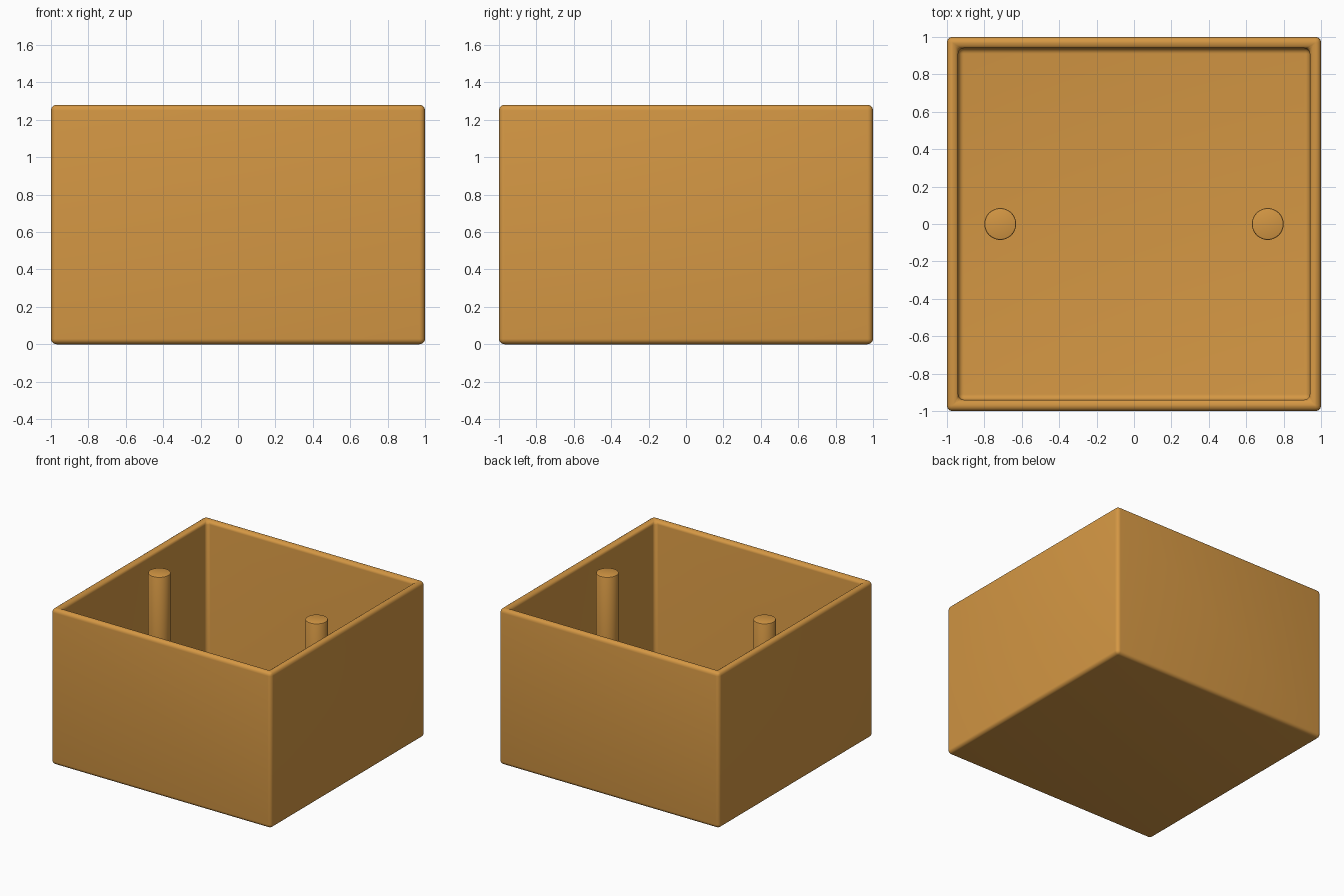
import bpy
import bmesh
import math

WIDTH, HEIGHT, WALL = 2.0, 1.28, 0.085
POST_X, POST_RADIUS, POST_TOP = 0.715, 0.085, 1.27

cube = bpy.data.objects.get("Cube")
if cube:
    bpy.data.objects.remove(cube, do_unlink=True)

ochre = bpy.data.materials.new("warm ochre")
ochre.use_nodes = True
colour = (0.66, 0.31, 0.057, 1)
ochre.diffuse_color = colour
ochre.node_tree.nodes["Principled BSDF"].inputs["Base Color"].default_value = colour


def finish(obj, bevel_width, segments):
    """Colour, round the edges and smooth the shading."""
    obj.data.materials.append(ochre)
    bevel = obj.modifiers.new("rounded_edges", "BEVEL")
    bevel.width = bevel_width
    bevel.segments = segments
    bevel.limit_method = "ANGLE"
    bevel.angle_limit = math.radians(40)
    bpy.ops.object.select_all(action="DESELECT")
    obj.select_set(True)
    bpy.context.view_layer.objects.active = obj
    bpy.ops.object.modifier_apply(modifier=bevel.name)
    bpy.ops.object.shade_smooth_by_angle(angle=math.radians(35))


# Open box: inset the top face and push it down to the floor
bm = bmesh.new()
bmesh.ops.create_cube(bm, size=1)
for v in bm.verts:
    v.co.x *= WIDTH
    v.co.y *= WIDTH
    v.co.z = (v.co.z + 0.5) * HEIGHT
top = max(bm.faces, key=lambda f: f.calc_center_median().z)
bmesh.ops.inset_individual(bm, faces=[top], thickness=WALL)
floor = bmesh.ops.extrude_discrete_faces(bm, faces=[top])["faces"][0]
for v in floor.verts:
    v.co.z = WALL
bmesh.ops.recalc_face_normals(bm, faces=bm.faces)
mesh = bpy.data.meshes.new("open_box")
bm.to_mesh(mesh)
bm.free()
box = bpy.data.objects.new("open_box", mesh)
bpy.context.collection.objects.link(box)
finish(box, 0.04, 6)

# Two upright posts standing on the floor
for side, x in (("left", POST_X), ("right", -POST_X)):
    base = WALL / 2
    bpy.ops.mesh.primitive_cylinder_add(
        vertices=48, radius=POST_RADIUS, depth=POST_TOP - base,
        location=(x, 0, (POST_TOP + base) / 2))
    post = bpy.context.object
    post.name = f"{side}_post"
    finish(post, 0.008, 2)
